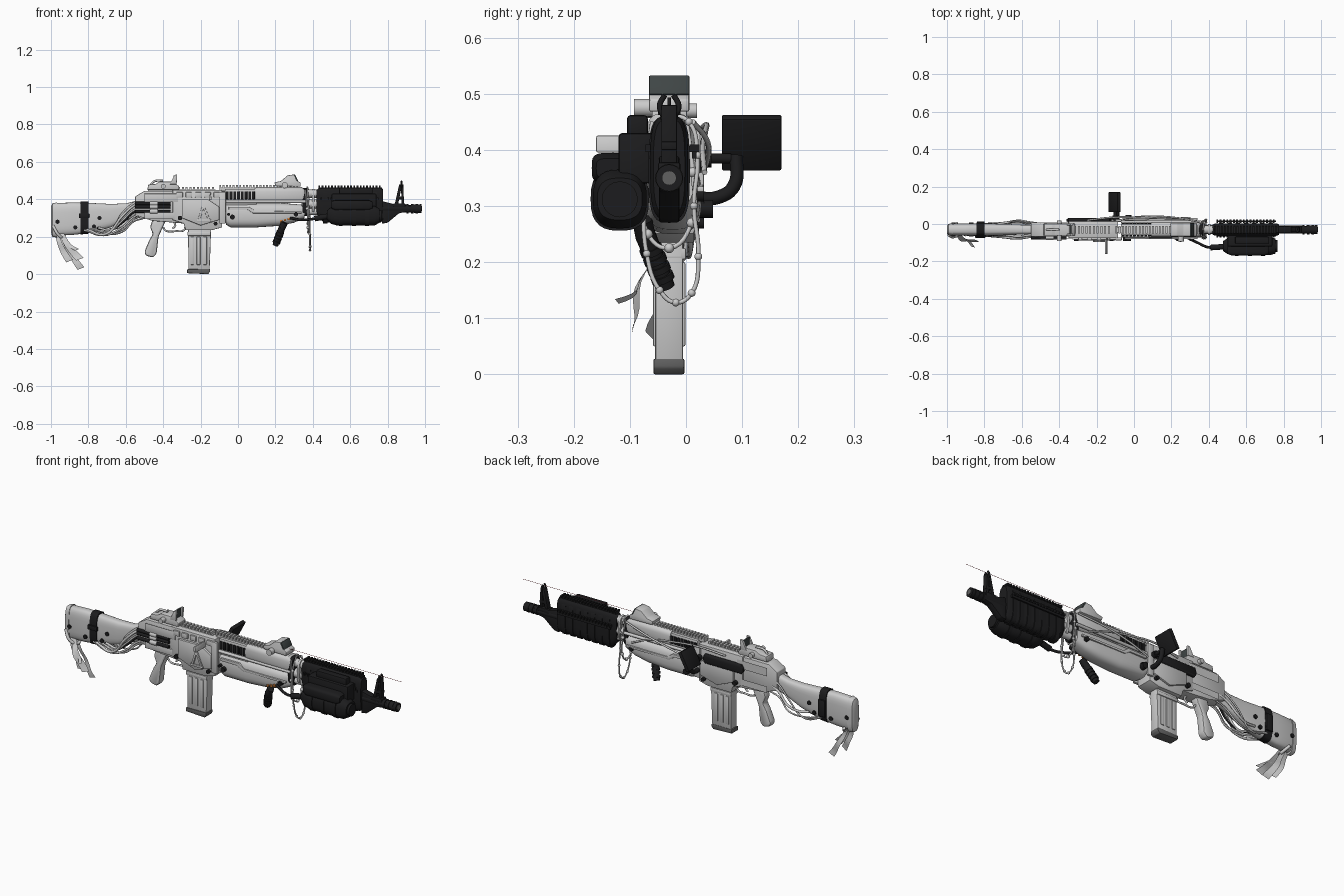
import bpy, bmesh, math, random
from mathutils import Vector, Matrix

random.seed(4)
C = -0.03  # centre plane of the rifle


def mat(name, rgb):
    m = bpy.data.materials.new(name)
    m.diffuse_color = (*rgb, 1)
    return m


BLK, ORG = mat("black", (.012, .012, .013)), mat("orange", (.75, .25, .05))
RED, GLS, DRK = mat("red", (.35, .02, .03)), mat("glass", (.05, .06, .06)), mat("dark_grey", (.12, .12, .12))


def finish(name, bm, m=None, ang=35):
    bmesh.ops.recalc_face_normals(bm, faces=bm.faces)
    me = bpy.data.meshes.new(name)
    bm.to_mesh(me)
    bm.free()
    me.shade_smooth()
    me.set_sharp_from_angle(angle=math.radians(ang))
    o = bpy.data.objects.new(name, me)
    bpy.context.collection.objects.link(o)
    if m:
        me.materials.append(m)
    return o


def add_box(bm, x0, x1, y0, y1, z0, z1):
    M = Matrix.Translation(((x0+x1)/2, (y0+y1)/2, (z0+z1)/2)) @ Matrix.Diagonal((x1-x0, y1-y0, z1-z0, 1))
    bmesh.ops.create_cube(bm, size=1, matrix=M)


def bev(bm, b):
    if b:
        bmesh.ops.bevel(bm, geom=bm.edges[:], offset=b, segments=2, affect='EDGES', profile=.5, clamp_overlap=True)


def box(name, x0, x1, y0, y1, z0, z1, b=.004, m=None):
    bm = bmesh.new()
    add_box(bm, x0, x1, y0, y1, z0, z1)
    bev(bm, b)
    return finish(name, bm, m)


def boxes(name, lst, m=None, b=0):
    bm = bmesh.new()
    for l in lst:
        add_box(bm, *l)
    bev(bm, b)
    return finish(name, bm, m)


def prism(name, pts, y0, y1, b=.004, m=None):
    """Side profile in x,z pulled from y0 to y1."""
    bm = bmesh.new()
    f = bm.faces.new([bm.verts.new((x, y0, z)) for x, z in pts])
    r = bmesh.ops.extrude_face_region(bm, geom=[f])
    bmesh.ops.translate(bm, vec=(0, y1-y0, 0), verts=[v for v in r['geom'] if isinstance(v, bmesh.types.BMVert)])
    bmesh.ops.recalc_face_normals(bm, faces=bm.faces)
    bev(bm, b)
    return finish(name, bm, m)


def cyl(name, p, q, r, m=None, r2=None, n=20):
    p, q = Vector(p), Vector(q)
    bm = bmesh.new()
    M = Matrix.Translation((p+q)/2) @ (q-p).to_track_quat('Z', 'Y').to_matrix().to_4x4()
    bmesh.ops.create_cone(bm, cap_ends=True, segments=n, radius1=r, radius2=r if r2 is None else r2,
                          depth=(q-p).length, matrix=M)
    return finish(name, bm, m)


def loft(name, secs, m=None, yc=C, e=.6, n=28):
    """Superellipse sections (x, z low, z high, half width) skinned along x."""
    bm = bmesh.new()
    rings = []
    for x, z0, z1, hy in secs:
        ring = []
        for i in range(n):
            c, s = math.cos(i*math.tau/n), math.sin(i*math.tau/n)
            ring.append(bm.verts.new((x, yc + hy*math.copysign(abs(c)**e, c),
                                      (z0+z1)/2 + (z1-z0)/2*math.copysign(abs(s)**e, s))))
        rings.append(ring)
    for a, b in zip(rings, rings[1:]):
        for i in range(n):
            bm.faces.new((a[i], a[(i+1) % n], b[(i+1) % n], b[i]))
    bm.faces.new(rings[0])
    bm.faces.new(rings[-1])
    return finish(name, bm, m)


def tube(name, pts, r, m=None, beads=0, br=.007):
    """Smooth cable through points, with optional beads."""
    cu = bpy.data.curves.new(name, 'CURVE')
    cu.dimensions, cu.bevel_depth, cu.bevel_resolution, cu.resolution_u = '3D', r, 2, 6
    cu.use_fill_caps = True
    s = cu.splines.new('BEZIER')
    s.bezier_points.add(len(pts)-1)
    for b, p in zip(s.bezier_points, pts):
        b.co = p
        b.handle_left_type = b.handle_right_type = 'AUTO'
    tmp = bpy.data.objects.new(name, cu)
    bm = bmesh.new()
    bm.from_mesh(tmp.to_mesh())
    tmp.to_mesh_clear()
    bpy.data.objects.remove(tmp)
    for i in range(beads):
        bmesh.ops.create_uvsphere(bm, u_segments=12, v_segments=8, radius=br,
                                  matrix=Matrix.Translation(pts[1 + i % (len(pts)-2)]))
    return finish(name, bm, m, 60)


def rail(name, x0, x1, y0, y1, z0, z1, n, m=None):
    d, zm = (x1-x0)/n, (z0+z1)/2
    boxes(name, [(x0, x1, y0+.005, y1-.005, z0, zm)] +
          [(x0+i*d, x0+(i+.55)*d, y0, y1, zm-.001, z1) for i in range(n)], m)


# Stock, butt plate and strap
loft("stock", [(-.985, .215, .37, .028), (-.97, .205, .38, .032), (-.88, .21, .383, .033), (-.78, .222, .38, .033),
               (-.68, .25, .375, .03), (-.6, .285, .378, .026), (-.53, .31, .395, .026)])
loft("butt_plate", [(-1, .225, .36, .02), (-.993, .2, .377, .03), (-.968, .195, .384, .035)])
loft("stock_strap", [(-.842, .212, .388, .037), (-.80, .216, .388, .037)], BLK)
box("strap_buckle", -.85, -.795, -.074, -.06, .3, .325, .003, BLK)
box("strap_buckle_left", -.84, -.8, .004, .014, .25, .34, .003, BLK)
for x, z in ((-.965, .28), (-.77, .255), (-.74, .3), (-.87, .25)):
    cyl("stock_screw", (x, -.067, z), (x, .007, z), .011, BLK)

# Cloth ribbons tied to the butt
for k, (a, b, c, w) in enumerate([((-.95, -.05, .24), (-.93, -.085, .16), (-.845, -.098, .08), .022),
                                  ((-.96, -.06, .22), (-.91, -.07, .15), (-.86, -.12, .13), .012),
                                  ((-.97, -.03, .23), (-.955, -.05, .14), (-.90, -.06, .07), .02),
                                  ((-.94, -.03, .2), (-.90, -.03, .11), (-.84, -.04, .03), .02)]):
    bm, prev = bmesh.new(), None
    a, b, c = Vector(a), Vector(b), Vector(c)
    for i in range(11):
        t = i/10
        p = a*(1-t)**2 + b*2*t*(1-t) + c*t*t + Vector((0, .006*math.sin(t*9+k), 0))
        d = Vector((.9, .35*math.sin(3*t+k), .35))*w*(.5+.5*t)
        cur = [bm.verts.new(p-d), bm.verts.new(p+d)]
        if prev:
            bm.faces.new((prev[0], prev[1], cur[1], cur[0]))
        prev = cur
    finish("ribbon", bm)
tube("ribbon_knot", [(-.99, -.06, .26), (-.96, -.068, .21), (-.93, -.04, .19), (-.95, .006, .22)], .008)

# Cables round the stock neck
for i in range(9):
    s = -1 if i % 3 else 1
    y, k = C+s*(.03+.003*(i % 4)), random.uniform(0, .05)
    tube("neck_cable", [(-.83+k*2, C+s*.03, .235+k*.3), (-.72+k, y, .205+k*.8), (-.62, y+s*.008, .225+.012*i),
                        (-.56, y, .28+.012*i), (-.5, C+s*.03, .3+.013*i)], random.uniform(.004, .007),
         BLK if i == 4 else None)

# Receiver
prism("receiver_rear", [(-.55, .315), (-.55, .415), (-.5, .445), (-.28, .445), (-.28, .27), (-.46, .285)], -.068, .008)
prism("receiver_front", [(-.35, .29), (-.35, .45), (-.085, .45), (-.085, .25), (-.14, .235), (-.28, .235), (-.29, .27)],
      -.075, .015)
for y0, y1 in ((-.088, -.072), (.012, .026)):
    prism("side_plate", [(-.3, .4), (-.16, .4), (-.1, .36), (-.1, .29), (-.2, .26), (-.3, .3)], y0, y1)
    box("upper_side_panel", -.5, -.32, y0+.008, y1-.006, .385, .43)
    box("lower_side_panel", -.5, -.34, y0+.008, y1-.006, .295, .33)
    box("front_collar", -.1, -.065, y0, y1, .27, .44)
for sx in (-.215, -.16):
    prism("brace", [(sx, .29), (sx+.012, .29), (-.18, .365), (-.192, .365)], -.096, -.085, .002)
box("brace_base", -.22, -.145, -.096, -.085, .282, .292, .002)
boxes("panel_blocks", [(-.33+.05*i, -.295+.05*i, -.084, -.07, .41, .438) for i in range(5)], None, .003)
for z in (.335, .36, .378):
    cyl("side_piston", (-.55, -.074, z), (-.36, -.074, z), .009, BLK)
    cyl("piston_collar", (-.47, -.074, z), (-.43, -.074, z), .0125)
loft("left_bolt_cover", [(-.36, .375, .395, .006), (-.35, .36, .41, .012), (-.13, .36, .41, .012), (-.12, .375, .395, .006)],
     BLK, .02)
prism("charging_handle", [(-.155, .397), (-.155, .424), (-.145, .426), (-.14, .395)], -.16, -.07, .003)
for x, z, r in ((-.03, .305, .013), (-.05, .32, .008), (-.12, .27, .01), (-.31, .3, .012), (.31, .32, .012)):
    cyl("side_bolt", (x, -.09, z), (x, .032, z), r, BLK)
cyl("left_knob", (-.03, .02, .295), (-.03, .048, .295), .016, BLK)

# Grip, trigger and magazine
prism("pistol_grip", [(-.455, .3), (-.385, .29), (-.4, .255), (-.425, .2), (-.435, .11), (-.455, .088), (-.495, .1),
                      (-.5, .12), (-.475, .18), (-.455, .215), (-.47, .25)], -.053, -.007, .01)
tube("trigger_guard", [(-.40, C, .25), (-.385, C, .232), (-.33, C, .23), (-.29, C, .235), (-.28, C, .27)], .005)
tube("trigger", [(-.345, C, .28), (-.335, C, .262), (-.35, C, .243)], .005)
prism("magazine", [(-.267, .27), (-.143, .27), (-.148, .12), (-.152, .022), (-.265, .018)], -.055, -.005)
prism("magazine_base", [(-.272, .005), (-.16, 0), (-.15, .012), (-.15, .028), (-.272, .026)], -.058, -.003, .003, DRK)
boxes("magazine_ribs", [(-.255+i*.034, -.235+i*.034, -.059, -.001, .05, .2) for i in range(3)] +
      [(-.27, -.145, -.06, 0, .205, .225)], None, .003)

# Forend: smooth belly, upper shroud, exposed black gas system
loft("forend_belly", [(-.065, .265, .375, .047), (-.04, .25, .38, .05), (.1, .25, .38, .052), (.22, .258, .38, .05),
                      (.3, .275, .375, .046), (.355, .3, .37, .036)], None, -.024, .7)
for s in (-1, 1):
    y = -.024+s*.05
    prism("forend_side_strip", [(-.05, .345), (.05, .345), (.08, .325), (.34, .325), (.34, .335), (.09, .338),
                                (.06, .36), (-.05, .36)], y-.006, y+.006, .002)
loft("upper_shroud", [(.09, .385, .462, .037), (.1, .38, .466, .04), (.34, .38, .466, .04), (.355, .39, .455, .034)])
box("gas_block", -.07, .1, -.06, 0, .37, .455, .003)
boxes("gas_ribs", [(-.065+i*.02, -.05+i*.02, -.066, .006, .4, .442) for i in range(8)], BLK, .002)
cyl("gas_tube", (-.07, -.064, .388), (.36, -.064, .388), .008)
cyl("gas_tube_left", (-.07, .012, .388), (.36, .012, .388), .008)
boxes("orange_mark", [(.225+.02*i, .237+.02*i, -.078, -.07, .277+.006*i, .289+.006*i) for i in range(3)], ORG)
rail("top_rail", -.1, .33, -.05, -.01, .448, .476, 24)
rail("rear_rail", -.48, -.12, -.05, -.01, .44, .466, 18)

# Rear sight
prism("rear_sight_base", [(-.485, .45), (-.48, .478), (-.44, .482), (-.42, .495), (-.35, .495), (-.315, .47), (-.315, .45)],
      -.062, .002)
for y in (-.064, -.008):
    prism("rear_sight_ear", [(-.365, .48), (-.34, .53), (-.325, .533), (-.328, .48)], y, y+.012, .002)
box("rear_sight_lens", -.345, -.335, -.055, -.005, .485, .528, .002, GLS)
tube("rear_sight_hook", [(-.47, C, .47), (-.45, C, .495), (-.40, C, .5)], .006)
cyl("sight_knob", (-.4, -.092, .47), (-.4, .02, .47), .013)

# Reflex sight with laser line
prism("reflex_sight", [(.2, .47), (.195, .49), (.23, .498), (.265, .528), (.3, .533), (.315, .5), (.335, .49), (.335, .468)],
      -.066, .006)
prism("reflex_lens", [(.296, .53), (.304, .533), (.322, .499), (.313, .497)], -.066, .006, .002, GLS)
cyl("reflex_knob", (.25, -.093, .475), (.25, -.06, .475), .016)
boxes("laser_line", [(.3, 1, -.0306, -.0294, .4924, .4936)], RED)

# Barrels between forend and front handguard
for z, r in ((.43, .022), (.375, .024), (.335, .018)):
    cyl("barrel_tube", (.34, C, z), (.46, C, z), r)
loft("barrel_clamp", [(.345, .31, .46, .036), (.37, .31, .46, .036)], BLK)
loft("barrel_clamp_front", [(.395, .33, .455, .03), (.408, .33, .455, .03)])

# Front handguard
loft("front_handguard", [(.42, .33, .45, .026), (.432, .3, .46, .032), (.46, .275, .462, .034), (.76, .275, .462, .034),
                         (.775, .285, .455, .028)], BLK)
for i in range(7):
    x = .455+i*.044
    loft("handguard_rib", [(x, .27, .455, .037), (x+.024, .27, .455, .037)], BLK)
rail("handguard_rail", .43, .77, -.05, -.01, .452, .474, 20, BLK)
for y in (-.072, .006):
    rail("handguard_side_rail", .44, .76, y, y+.018, .385, .41, 18, BLK)

# Side lamp and battery canister
loft("side_canister", [(.475, .29, .34, .025), (.5, .268, .36, .043), (.53, .26, .365, .048), (.73, .26, .365, .048),
                       (.757, .275, .35, .04)], BLK, -.118, .75)
loft("canister_upper", [(.5, .35, .39, .03), (.52, .34, .395, .038), (.7, .34, .395, .038), (.72, .35, .385, .03)], BLK, -.13, .5)
box("canister_mount", .5, .74, -.12, -.055, .34, .43, .006, BLK)
box("canister_top", .54, .72, -.105, -.068, .42, .462, .006, BLK)
for x in (.54, .61, .68):
    loft("canister_band", [(x, .256, .369, .052), (x+.02, .256, .369, .052)], BLK, -.118, .75)
cyl("canister_lens", (.75, -.118, .312), (.768, -.118, .312), .032, BLK)
tube("canister_cable", [(.28, -.07, .3), (.34, -.1, .29), (.4, -.125, .295), (.49, -.12, .31)], .007, BLK)
cyl("cable_plug", (.41, -.126, .297), (.5, -.12, .313), .015, BLK)

# Muzzle and front sight post
cyl("muzzle_barrel", (.76, C, .35), (.9, C, .35), .021, BLK)
cyl("muzzle_brake", (.89, C, .35), (.98, C, .35), .019, BLK, .024)
cyl("muzzle_bore", (.978, C, .35), (.983, C, .35), .013, DRK)
for x in (.9, .925, .95):
    cyl("muzzle_ring", (x, C, .35), (x+.012, C, .35), .025, BLK)
prism("muzzle_bracket", [(.77, .27), (.77, .39), (.83, .375), (.93, .365), (.93, .34), (.86, .325), (.8, .275)], -.048, -.012, .004, BLK)
prism("post_leg_rear", [(.835, .36), (.853, .36), (.877, .48), (.862, .48)], -.044, -.016, .002, BLK)
prism("post_leg_front", [(.874, .36), (.888, .36), (.884, .48), (.872, .48)], -.044, -.016, .002, BLK)
box("post_bridge", .85, .888, -.044, -.016, .4, .415, .002, BLK)
box("post_base", .83, .895, -.05, -.01, .355, .378, .004, BLK)
for s in (-1, 1):
    tube("post_ear", [(.874, C+s*.01, .46), (.874, C+s*.017, .478), (.874, C+s*.008, .498)], .005, BLK)
cyl("post_pin", (.874, C, .46), (.874, C, .493), .003, BLK)

# Angled foregrip
cyl("foregrip_mount", (.25, -.078, .275), (.235, -.072, .245), .018, BLK)
cyl("foregrip", (.236, -.073, .25), (.2, -.035, .155), .019, BLK, .016, 12)
for i in range(4):
    t = .25+.17*i
    p = Vector((.236, -.073, .25)).lerp(Vector((.2, -.035, .155)), t)
    cyl("foregrip_ring", p, p+Vector((-.004, .004, -.01)), .021, BLK)

# Side screen on its bent arm
scr = box("screen", -.01, .01, -.053, .053, -.052, .052, .003, BLK)
scr.matrix_world = Matrix.Translation((-.104, .117, .413)) @ Matrix.Rotation(math.radians(28), 4, 'Y')
tube("screen_arm", [(-.09, .015, .315), (-.09, .055, .315), (-.09, .085, .335), (-.098, .09, .39)], .012, BLK)
cyl("screen_pivot", (-.1, .02, .385), (-.1, .08, .385), .009, BLK)
cyl("screen_pivot_cap", (-.1, .025, .385), (-.1, .045, .385), .016, BLK)
tube("left_cable", [(-.25, .02, .43), (-.1, .036, .445), (.05, .034, .43), (.2, .03, .4), (.3, .033, .36)], .005)
tube("left_cable_low", [(-.06, .03, .36), (.06, .04, .39), (.2, .036, .42), (.35, .012, .45)], .005)

# Hanging bead strings
tube("bead_string", [(.37, -.03, .465), (.375, .005, .45), (.38, .02, .39), (.383, .014, .3), (.385, .022, .21), (.385, .01, .145),
                     (.385, -.018, .128), (.385, -.047, .15), (.383, -.07, .215), (.38, -.075, .3), (.375, -.068, .4),
                     (.37, -.03, .465)], .004, None, 10)
tube("bead_string_short", [(.36, 0, .46), (.37, .012, .36), (.375, .01, .27), (.378, -.03, .225), (.375, -.068, .25),
                           (.37, -.073, .35), (.36, -.06, .45)], .004, None, 5, .009)
